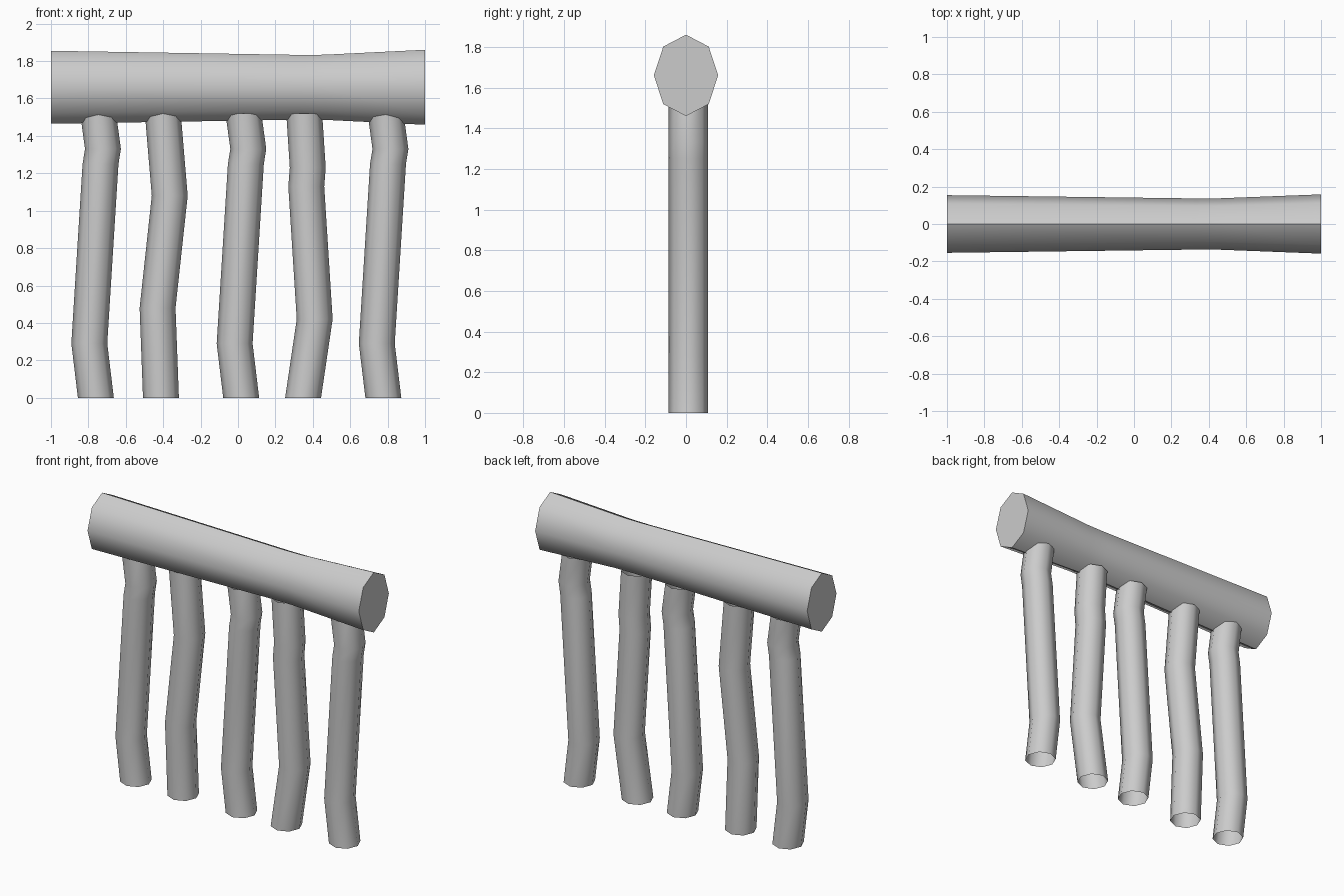
import bpy, bmesh, math

cube = bpy.data.objects.get("Cube")
if cube:
    bpy.data.objects.remove(cube, do_unlink=True)

grey = bpy.data.materials.new("light_grey")
grey.use_nodes = True
grey.diffuse_color = (0.6, 0.6, 0.6, 1)
grey.node_tree.nodes["Principled BSDF"].inputs["Base Color"].default_value = (0.6, 0.6, 0.6, 1)

SIDES = 8


def loft(name, rings, caps):
    """Skin eight-sided rings of points, optionally closing both ends."""
    bm = bmesh.new()
    loops = [[bm.verts.new(p) for p in ring] for ring in rings]
    for a, b in zip(loops, loops[1:]):
        for i in range(SIDES):
            j = (i + 1) % SIDES
            bm.faces.new((a[i], a[j], b[j], b[i]))
    if caps:
        bm.faces.new(loops[0][::-1])
        bm.faces.new(loops[-1])
    bmesh.ops.recalc_face_normals(bm, faces=bm.faces)
    mesh = bpy.data.meshes.new(name)
    bm.to_mesh(mesh)
    bm.free()
    mesh.materials.append(grey)
    obj = bpy.data.objects.new(name, mesh)
    bpy.context.collection.objects.link(obj)
    bpy.ops.object.select_all(action='DESELECT')
    obj.select_set(True)
    bpy.context.view_layer.objects.active = obj
    bpy.ops.object.shade_smooth_by_angle(angle=math.radians(50))
    return obj


ANGLES = [math.tau * i / SIDES for i in range(SIDES)]

# Top rail: oval log, narrowing then flaring (x, half height)
rail = [(-1, 0.195), (0.33, 0.173), (0.46, 0.174), (0.97, 0.199), (1, 0.2)]
loft("top_rail",
     [[(x, 0.79 * r * math.cos(a), 1.66 + r * math.sin(a)) for a in ANGLES]
      for x, r in rail], True)

# Posts: bent open tubes, each path given as (x offset, z)
bent = [(0, 0), (-0.035, 0.29), (0.025, 1.25), (0.038, 1.33), (0.012, 1.52)]
crooked = [(0, 0), (-0.018, 0.48), (0.047, 1.08), (0.01, 1.52)]
leaning = [(0, 0), (0.062, 0.42), (0.017, 1.13), (0.025, 1.23), (0.006, 1.52)]
posts = [(-0.76, bent), (-0.412, crooked), (0.017, bent), (0.348, leaning), (0.777, bent)]
for n, (x, path) in enumerate(posts, 1):
    loft(f"post_{n}",
         [[(x + dx + 0.096 * math.cos(a), 0.012 + 0.097 * math.sin(a), z) for a in ANGLES]
          for dx, z in path], False)
